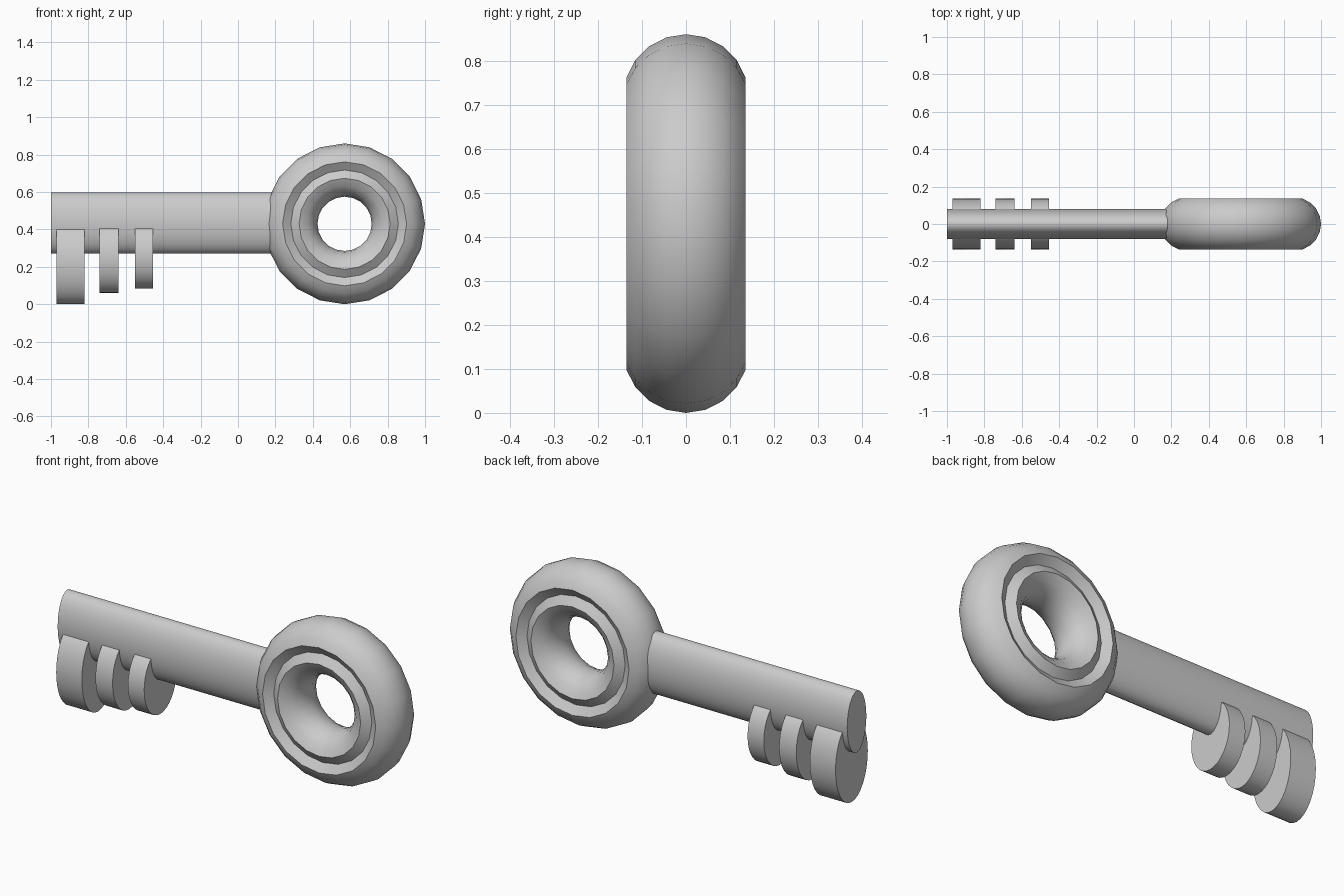
import bpy
from math import pi, radians

if "Cube" in bpy.data.objects:
    bpy.data.objects.remove(bpy.data.objects["Cube"])


def smooth(obj, angle=40):
    bpy.ops.object.select_all(action='DESELECT')
    obj.select_set(True)
    bpy.context.view_layer.objects.active = obj
    bpy.ops.object.shade_smooth_by_angle(angle=radians(angle))


def oval_bar(name, x0, x1, z0, z1, half_y, sides=32):
    """Elliptical cylinder lying along x."""
    bpy.ops.mesh.primitive_cylinder_add(
        vertices=sides, radius=1, depth=1,
        location=((x0 + x1) / 2, 0, (z0 + z1) / 2), rotation=(0, pi / 2, 0))
    obj = bpy.context.object
    obj.name = name
    obj.scale = ((z1 - z0) / 2, half_y, x1 - x0)
    bpy.ops.object.transform_apply(location=False, rotation=True, scale=True)
    smooth(obj)
    return obj


# Ring handle: torus with a groove pressed into the crest on both faces
bpy.ops.mesh.primitive_torus_add(
    major_segments=20, minor_segments=20,
    major_radius=0.2875, minor_radius=0.1425,
    location=(0.57, 0, 0.43))
ring = bpy.context.object
ring.name = "ring_handle"
for v in ring.data.vertices:
    if abs(v.co.z) > 0.14:
        v.co.z = 0.105 if v.co.z > 0 else -0.105
ring.rotation_euler = (pi / 2, 0, 0)
bpy.ops.object.transform_apply(location=False, rotation=True, scale=True)
smooth(ring)

# Shank: tall oval bar running into the ring
oval_bar("shank", -1.0, 0.26, 0.27, 0.597, 0.08)

# Teeth: oval discs hanging below the shank
for i, (x0, x1, z0) in enumerate([(-0.97, -0.82, 0.0),
                                  (-0.74, -0.64, 0.06),
                                  (-0.55, -0.455, 0.085)], 1):
    oval_bar(f"tooth_{i}", x0, x1, z0, 0.44, 0.135)
